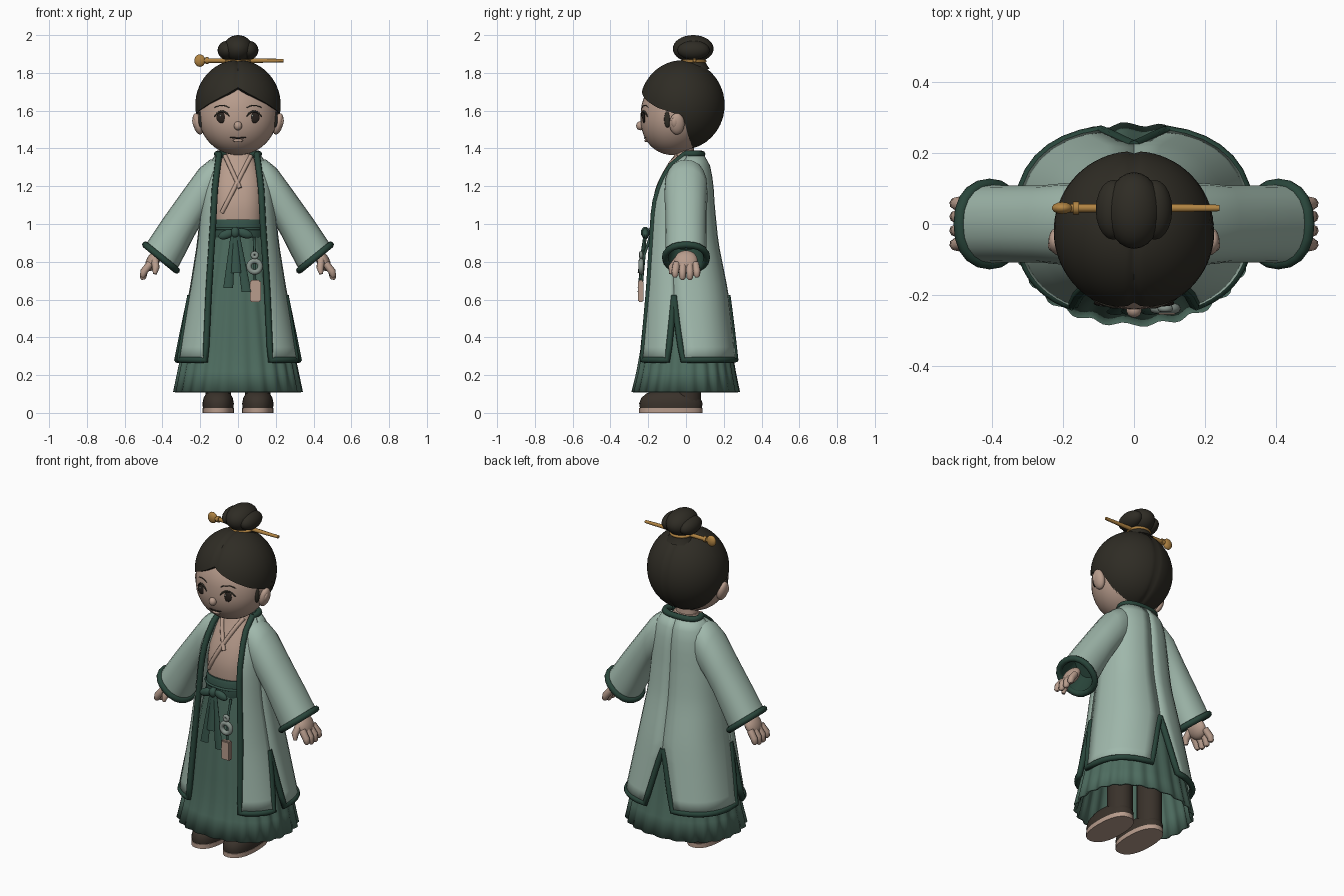
import bpy, bmesh, math
from math import sin, cos, pi, radians, sqrt, asin
from mathutils import Vector, Matrix

if "Cube" in bpy.data.objects:
    bpy.data.objects.remove(bpy.data.objects["Cube"])


def material(name, r, g, b):
    m = bpy.data.materials.new(name)
    m.use_nodes = True
    m.diffuse_color = (r, g, b, 1)
    bsdf = m.node_tree.nodes["Principled BSDF"]
    bsdf.inputs["Base Color"].default_value = (r, g, b, 1)
    bsdf.inputs["Roughness"].default_value = 0.8
    return m


COAT = material("pale sage", .35, .48, .41)
TRIM = material("deep green", .022, .06, .043)
SKIRT = material("mid green", .075, .15, .115)
SASH = material("dark sash green", .035, .085, .065)
HAIR = material("black brown hair", .028, .025, .018)
SKIN = material("skin", .48, .335, .265)
GOLD = material("gold", .44, .23, .055)
SHOE = material("brown shoe", .042, .032, .024)
JADE = material("grey jade", .24, .29, .26)
EYE = material("dark eye", .02, .015, .012)


def finish(ob, angle=40):
    bpy.ops.object.select_all(action='DESELECT')
    ob.select_set(True)
    bpy.context.view_layer.objects.active = ob
    bpy.ops.object.shade_smooth_by_angle(angle=radians(angle))
    return ob


def from_bmesh(name, bm, *mats):
    bmesh.ops.recalc_face_normals(bm, faces=bm.faces)
    me = bpy.data.meshes.new(name)
    bm.to_mesh(me)
    bm.free()
    ob = bpy.data.objects.new(name, me)
    bpy.context.collection.objects.link(ob)
    for m in mats:
        me.materials.append(m)
    return finish(ob)


def loft(name, rings, *mats, closed=True, caps=(True, True), lining_from=None, thick=0):
    bm = bmesh.new()
    rows = [[bm.verts.new(p) for p in r] for r in rings]
    n = len(rows[0])
    for k, (a, b) in enumerate(zip(rows, rows[1:])):
        for i in range(n if closed else n - 1):
            j = (i + 1) % n
            f = bm.faces.new((a[i], a[j], b[j], b[i]))
            if lining_from is not None and k >= lining_from:
                f.material_index = 1
    for row, cap in zip((rows[0], rows[-1]), caps):
        if cap and closed:
            f = bm.faces.new(row)
            if row is rows[-1] and lining_from is not None:
                f.material_index = 1
    ob = from_bmesh(name, bm, *mats)
    if thick:
        mod = ob.modifiers.new("thickness", 'SOLIDIFY')
        mod.thickness, mod.offset = thick, 0
    return ob


def ball(name, loc, radii, mat, tilt=0, seg=20):
    bm = bmesh.new()
    mx = Matrix.Translation(loc) @ Matrix.Rotation(tilt, 4, 'Y') @ Matrix.Diagonal((*radii, 1))
    bmesh.ops.create_uvsphere(bm, u_segments=seg, v_segments=seg * 2 // 3, radius=1, matrix=mx)
    return from_bmesh(name, bm, mat)


def tube(name, pts, r, mat, cyclic=False, taper=None):
    cu = bpy.data.curves.new(name, 'CURVE')
    cu.dimensions = '3D'
    cu.bevel_depth, cu.bevel_resolution, cu.use_fill_caps = r, 2, True
    sp = cu.splines.new('POLY')
    sp.points.add(len(pts) - 1)
    for i, (p, q) in enumerate(zip(sp.points, pts)):
        p.co = (*q, 1)
        p.radius = taper[i] if taper else 1
    sp.use_cyclic_u = cyclic
    ob = bpy.data.objects.new(name, cu)
    bpy.context.collection.objects.link(ob)
    ob.data.materials.append(mat)
    bpy.ops.object.select_all(action='DESELECT')
    ob.select_set(True)
    bpy.context.view_layer.objects.active = ob
    bpy.ops.object.convert(target='MESH')
    return finish(bpy.context.view_layer.objects.active, 60)


def interp(table, t):
    if t <= table[0][0]:
        return table[0][1:]
    for a, b in zip(table, table[1:]):
        if t <= b[0]:
            k = (t - a[0]) / (b[0] - a[0])
            return [u + (v - u) * k for u, v in zip(a[1:], b[1:])]
    return table[-1][1:]


def spow(v, e):
    return math.copysign(abs(v) ** e, v)


def body_pt(prof, a, z, e=.8, grow=1.0):
    hx, yf, yb = interp(prof, z)
    return Vector((grow * hx * spow(sin(a), e),
                   (yf + yb) / 2 - grow * (yb - yf) / 2 * spow(cos(a), e), z))


def span(a, b, n):
    return [a + (b - a) * i / (n - 1) for i in range(n)]


# Profiles: height, half width, front y, back y
coat = [(.28, .322, -.25, .265), (.65, .25, -.225, .215), (.9, .21, -.21, .165),
        (1.1, .19, -.195, .145), (1.22, .175, -.16, .138), (1.31, .15, -.10, .12), (1.37, .11, -.03, .085)]
skirt = [(.11, .332, -.278, .275), (.28, .298, -.238, .242), (.65, .222, -.203, .193), (.98, .135, -.175, .12)]
chest = [(.93, .135, -.165, .1), (1.1, .14, -.172, .1), (1.2, .135, -.145, .1), (1.3, .115, -.095, .08), (1.37, .07, -.06, .05)]
opening = [(.28, .172), (.65, .155), (1.0, .132), (1.2, .122), (1.37, .1)]
TOP, HEM, SLIT = 1.37, .28, .62


def front_edge(z):
    return asin(min(1, interp(opening, z)[0] / interp(coat, z)[0]) ** 1.25)


def slit(z, centre, half):
    return radians(centre + half * max(0, (SLIT - z) / (SLIT - HEM)))


# Coat: four panels split by side and back slits, edged with trim
levels = span(HEM, SLIT, 6) + span(SLIT, TOP, 13)[1:]
flip = Matrix.Diagonal((-1, 1, 1))
for s, side in ((1, "left"), (-1, "right")):
    mir = Matrix.Identity(3) if s > 0 else flip
    panels = {"front": (front_edge, lambda z: slit(z, 79, -8)),
              "back": (lambda z: slit(z, 79, 8), lambda z: slit(z, 180, -12))}
    for part, (lo, hi) in panels.items():
        rows = [[mir @ body_pt(coat, a, z) for a in span(lo(z), hi(z), 9)] for z in levels]
        loft(f"{side}_{part}_coat_panel", rows, COAT, closed=False, thick=.014)
        start = TOP if part == "front" else SLIT
        path = [body_pt(coat, lo(z), z) for z in reversed(levels) if z <= start + .001]
        path += [body_pt(coat, a, HEM) for a in span(lo(HEM), hi(HEM), 9)[1:]]
        path += [body_pt(coat, hi(z), z) for z in levels[1:6]]
        tube(f"{side}_{part}_coat_trim", [mir @ p for p in path], .017, TRIM)

    # Wide sleeve with cuff and dark lining
    pairs = [(.09, 1.345, .12, 1.08, .10), (.15, 1.34, .155, 1.05, .112), (.205, 1.295, .19, 1.01, .115),
             (.30, 1.165, .235, .93, .108), (.40, 1.025, .28, .84, .108), (.49, .89, .325, .755, .11)]

    def sleeve_ring(p, k=1):
        t, b = Vector((p[0], 0, p[1])), Vector((p[2], 0, p[3]))
        mid, half = (t + b) / 2, (t - b) / 2 * k
        return [mir @ (mid + half * spow(cos(u), .9) + Vector((0, p[4] * k * spow(sin(u), .9), 0)))
                for u in span(0, 2 * pi, 21)[:-1]]
    rings = [sleeve_ring(p) for p in pairs] + [sleeve_ring(pairs[-1], .87), sleeve_ring(pairs[-2], .75)]
    loft(f"{side}_sleeve", rings, COAT, TRIM, lining_from=len(pairs) - 1)
    tube(f"{side}_cuff", sleeve_ring(pairs[-1]), .018, TRIM, cyclic=True)

    # Hand with four fingers and a thumb
    ball(f"{side}_palm", (s * .45, 0, .805), (.034, .062, .06), SKIN, tilt=-s * .5)
    for i, y in enumerate((-.05, -.016, .018, .05)):
        drop = .705 + (.012 if i in (0, 3) else 0)
        tube(f"{side}_finger_{i + 1}", [(s * .465, y, .79), (s * .497, y * 1.15, .75), (s * .503, y * 1.15, drop + .01),
             (s * .502, y * 1.15, drop)], .02, SKIN, taper=(1, 1, .85, .4))
    tube(f"{side}_thumb", [(s * .44, -.045, .81), (s * .435, -.075, .77), (s * .44, -.08, .735)], .02, SKIN, taper=(1, 1, .5))

    # Shoe, sole and leg
    shoe = []
    for z, k in ((.02, .97), (.05, 1), (.08, .93), (.105, .75), (.12, .4)):
        shoe.append([(s * .105 + .083 * k * spow(sin(u), .85), -.08 - .168 * k * spow(cos(u), .85), z)
                     for u in span(0, 2 * pi, 25)[:-1]])
    loft(f"{side}_shoe", shoe, SHOE)
    loft(f"{side}_sole", [[(p[0], p[1], z) for p in shoe[1]] for z in (0, .026)], SKIN)
    loft(f"{side}_leg", [[(s * .105 + .068 * sin(u), .005 + .075 * cos(u), z) for u in span(0, 2 * pi, 17)[:-1]]
                         for z in (.04, .45)], SHOE)

    # Ear and sideburn
    ball(f"{side}_ear", (s * .212, -.048, 1.53), (.026, .04, .058), SKIN, tilt=s * .25)
    ball(f"{side}_inner_ear", (s * .228, -.06, 1.535), (.013, .018, .03), SKIN, tilt=s * .25, seg=12)
    ball(f"{side}_sideburn", (s * .196, -.098, 1.555), (.014, .018, .045), HAIR, seg=12)

edge = front_edge(TOP)
tube("collar_trim", [body_pt(coat, a, TOP) for a in span(edge, 2 * pi - edge, 25)], .018, TRIM)

# Pleated skirt
around = span(0, 2 * pi, 145)[:-1]
loft("skirt", [[body_pt(skirt, a, z, .9, 1 + .022 * sin(24 * a) * (1.1 - z)) for a in around]
               for z in span(.11, .98, 9)], SKIRT, caps=(False, True), thick=.012)

# Wrapped bodice, lapels and waist sash
ring = span(0, 2 * pi, 33)[:-1]
loft("bodice", [[body_pt(chest, a, z) for a in ring] for z in span(.93, 1.37, 10)], SKIN)
for name, s, low in (("left_lapel", 1, -.085), ("right_lapel", -1, .01)):
    pts = []
    for t in span(0, 1, 9):
        x, z = s * .068 + (low - s * .068 if s > 0 else .068 + low) * t, 1.36 - (.30 if s > 0 else .17) * t
        hx, yf, yb = interp(chest, z)
        y = (yf + yb) / 2 - (yb - yf) / 2 * (1 - abs(x / hx) ** 2.5) ** .4
        pts.append((x, y - .002, z))
    tube(name, pts, .012, SKIN)
sash = [(.9, .15, -.188, .13), (1.02, .145, -.185, .12)]
loft("sash", [[body_pt(sash, a, z, .85, k) for a in ring] for z, k in ((.92, .97), (.935, 1), (1.01, 1), (1.025, .96))], SASH)
tube("sash_fold", [body_pt(sash, a, .975, .85, 1.01) for a in ring], .007, SASH, cyclic=True)

# Bow with hanging ribbons
ball("bow_knot", (-.015, -.215, .955), (.024, .024, .03), SASH, seg=12)
ball("bow_loop_right", (-.062, -.215, .945), (.045, .018, .024), SASH, tilt=-.35, seg=14)
ball("bow_loop_left", (.035, -.215, .95), (.045, .018, .024), SASH, tilt=.35, seg=14)
for name, x0, x1, end in (("ribbon_right", -.025, -.052, .66), ("ribbon_left", -.005, .045, .64), ("ribbon_middle", -.015, -.01, .74)):
    rings = []
    for t in span(0, 1, 5):
        x, y, z = x0 + (x1 - x0) * t, -.215 - .032 * t, .95 + (end - .95) * t
        w = .013 + .013 * t
        rings.append([(x + w * cos(u), y + .009 * sin(u), z) for u in span(0, 2 * pi, 13)[:-1]])
    loft(name, rings, SASH)

# Waist pendant: cord, jade ring, tag
tube("pendant_cord", [(.085, -.19, .93), (.088, -.22, .84), (.09, -.235, .68)], .007, SASH)
for name, r, thick in (("jade_ring", .03, .014), ("jade_bead", .012, .01)):
    z = .775 if r > .02 else .835
    tube(name, [(.088 + r * cos(u), -.238, z + r * sin(u)) for u in span(0, 2 * pi, 21)[:-1]], thick, JADE, cyclic=True)
bm = bmesh.new()
bmesh.ops.create_cube(bm, size=1, matrix=Matrix.Translation((.092, -.24, .645)) @ Matrix.Diagonal((.058, .03, .115, 1)))
bmesh.ops.bevel(bm, geom=bm.edges[:], offset=.006, segments=2, affect='EDGES')
from_bmesh("pendant_tag", bm, SKIN)

# Head and neck
loft("neck", [[(r * sin(u), -.01 + .8 * r * cos(u), z) for u in ring] for z, r in ((1.27, .075), (1.34, .064), (1.46, .064))], SKIN)


def face_y(x, z):
    k = max(0, 1 - (x / .21) ** 2 - ((z - 1.58) / .215) ** 2)
    return -.05 - .19 * sqrt(k) - .1 * max(0, 1.58 - z)


head = ball("head", (0, -.05, 1.58), (.21, .19, .215), SKIN, seg=36)
for v in head.data.vertices:
    v.co.y -= .1 * max(0, 1.58 - v.co.z)
ball("nose", (0, -.242, 1.52), (.022, .022, .024), SKIN, seg=14)
tube("mouth", [(x, face_y(x, 1.455) - .001, 1.455 + 2 * x * x) for x in span(-.042, .042, 7)], .004, EYE, taper=(.4, 1, 1, 1, 1, 1, .4))
ball("lower_lip", (0, face_y(0, 1.442), 1.442), (.026, .01, .009), SKIN, seg=12)
for s, side in ((1, "left"), (-1, "right")):
    ball(f"{side}_eye", (s * .085, face_y(.085, 1.563) + .002, 1.563), (.029, .009, .029), EYE, seg=16)
    ball(f"{side}_eye_glint", (s * .085 - .008, face_y(.085, 1.57) - .005, 1.573), (.005, .003, .005), JADE, seg=8)
    lid = [(s * x, face_y(x, 1.59) - .001, 1.597 - 18 * (x - .085) ** 2) for x in span(.045, .125, 7)]
    tube(f"{side}_eyelid", lid, .005, HAIR, taper=(.4, 1, 1, 1, 1, 1, .6))
    brow = [(s * x, face_y(x, 1.63), 1.628 - 8 * (x - .085) ** 2) for x in span(.045, .125, 7)]
    tube(f"{side}_brow", brow, .003, HAIR)

# Hair cap following the hairline, with a centre parting
hairline = [(0, 1.725), (12, 1.695), (30, 1.66), (55, 1.615), (80, 1.585), (92, 1.57), (97, 1.49), (108, 1.425), (130, 1.402), (180, 1.398)]
rows = []
azimuths = span(-180, 180, 73)[:-1]
for t in span(.02, 1, 17) + [1.0]:
    row = []
    for d in azimuths:
        a = radians(d)
        end = math.acos(max(-1, (interp(hairline, abs(d))[0] - 1.63) / .238))
        polar = end * t
        k = 1 - .03 * math.exp(-(sin(polar) * sin(a) / .05) ** 2)
        if len(rows) == 17:
            k *= .86
        row.append((.226 * k * sin(polar) * sin(a), -.02 - .226 * k * sin(polar) * cos(a), 1.63 + .238 * k * cos(polar)))
    rows.append(row)
loft("hair", rows, HAIR)

# Bun, tie and hairpin
loft("bun_base", [[(r * sin(u), .04 + r * cos(u), z) for u in ring] for z, r in ((1.82, .085), (1.86, .06), (1.9, .06))], HAIR)
ball("bun_centre", (0, .038, 1.928), (.078, .108, .072), HAIR, seg=24)
for s, side in ((1, "left"), (-1, "right")):
    ball(f"{side}_bun_lobe", (s * .058, .04, 1.92), (.05, .085, .05), HAIR)
tube("bun_tie", [(.061 * sin(u), .04 + .061 * cos(u), 1.862) for u in ring], .008, GOLD, cyclic=True)
tube("hairpin", [(-.2, .045, 1.865), (.1, .045, 1.865), (.24, .045, 1.865)], .012, GOLD, taper=(1, 1, .75))
ball("hairpin_knob", (-.202, .045, 1.865), (.03, .017, .033), GOLD, seg=14)
tube("hairpin_collar", [(-.172, .045, 1.865), (-.155, .045, 1.865)], .018, GOLD)
